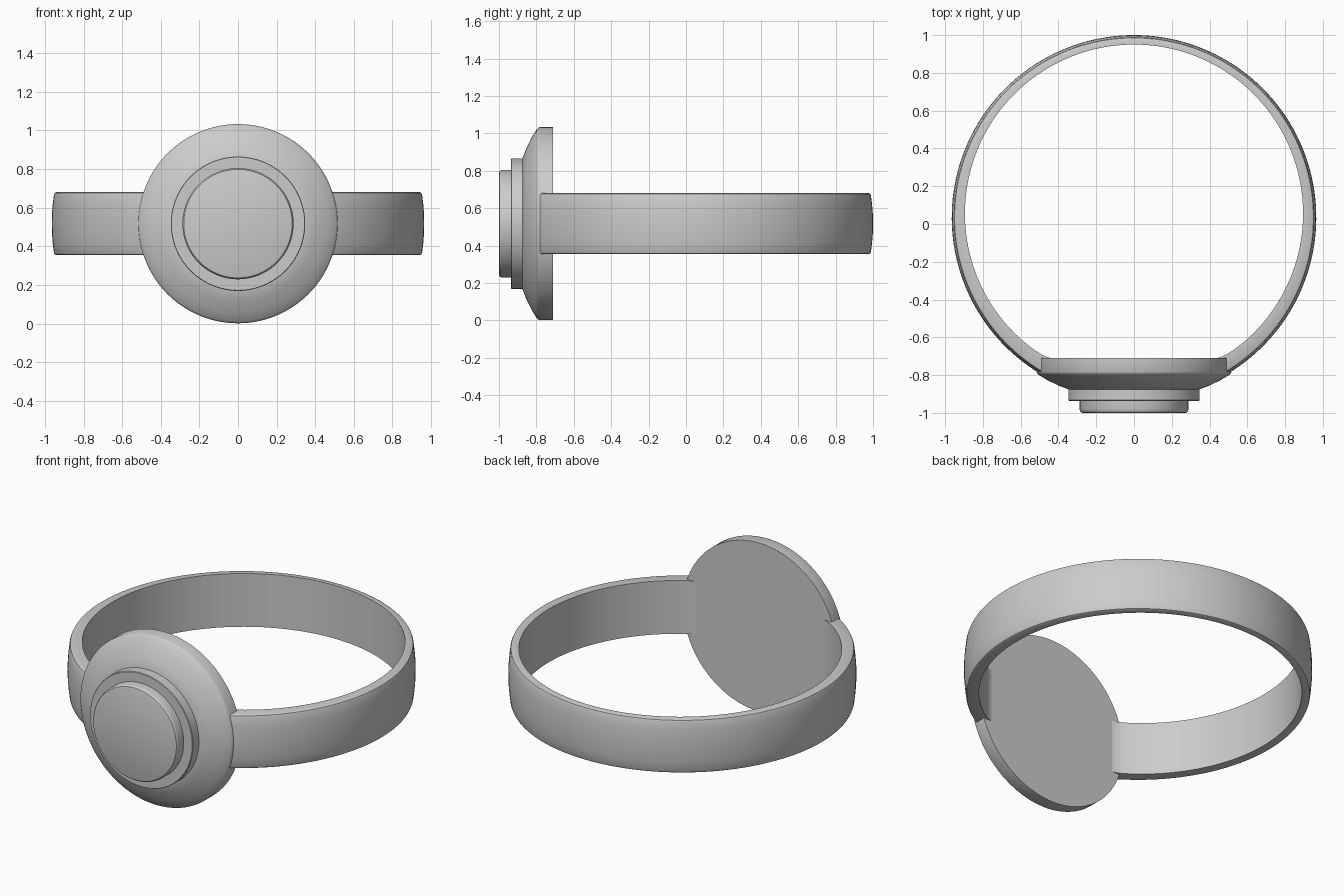
import bpy, bmesh, math

cube = bpy.data.objects.get("Cube")
if cube:
    bpy.data.objects.remove(cube)

MID = 0.517   # height of the ring's centre plane

metal = bpy.data.materials.new("grey_metal")
metal.use_nodes = True
GREY = (0.6, 0.6, 0.6, 1)
metal.diffuse_color = GREY
metal.node_tree.nodes["Principled BSDF"].inputs["Base Color"].default_value = GREY


def loft(name, rings, closed_section, angle):
    """Skin a list of closed point rings and cap both ends."""
    bm = bmesh.new()
    rows = [[bm.verts.new(p) for p in ring] for ring in rings]
    n = len(rows[0])
    for a, b in zip(rows, rows[1:]):
        for i in range(n):
            j = (i + 1) % n
            bm.faces.new((a[i], a[j], b[j], b[i]))
    bm.faces.new(rows[0])
    bm.faces.new(rows[-1])
    bmesh.ops.recalc_face_normals(bm, faces=bm.faces)
    mesh = bpy.data.meshes.new(name)
    bm.to_mesh(mesh)
    bm.free()
    mesh.materials.append(metal)
    obj = bpy.data.objects.new(name, mesh)
    bpy.context.collection.objects.link(obj)
    bpy.ops.object.select_all(action="DESELECT")
    obj.select_set(True)
    bpy.context.view_layer.objects.active = obj
    bpy.ops.object.shade_smooth_by_angle(angle=math.radians(angle))
    return obj


def turned(name, profile, steps=128):
    """Turn a (radius, y) profile around the front-back axis."""
    rings = []
    for r, y in profile:
        angles = [math.tau * i / steps for i in range(steps)]
        rings.append([(r * math.cos(a), y, MID + r * math.sin(a)) for a in angles])
    return loft(name, rings, True, 25)


# Band: domed outside, flat inside, thicker towards the front
def band_section(a):
    c, s = math.cos(a), math.sin(a)
    x_in, y_in = 0.895 * c, 0.055 + 0.895 * s
    # the inner wall eases into the flat back of the head
    floor = -0.717
    y_in = (y_in + floor + math.hypot(y_in - floor, 0.02)) / 2
    half = [(0.022, 0.163), (0.015, 0.159), (0.011, 0.15), (0.005, 0.1), (0.001, 0.05)]
    outer = half + [(0, 0)] + [(d, -z) for d, z in reversed(half)]
    ring = [((0.965 - d) * c, 0.035 + (0.965 - d) * s, MID + z) for d, z in outer]
    return ring + [(x_in, y_in, MID - 0.163), (x_in, y_in, MID + 0.163)]


STEPS = 144
start, sweep = math.radians(-65.5), math.radians(311)
loft("band", [band_section(start + sweep * i / STEPS) for i in range(STEPS + 1)], True, 35)

# Head: round plate with a gently bulging bevel
turned("head_plate", [(0.516, -0.71), (0.516, -0.783), (0.513, -0.79), (0.505, -0.798),
                      (0.46, -0.826), (0.4, -0.855), (0.345, -0.876)])

# Stepped discs on the front of the head
turned("middle_step", [(0.348, -0.85), (0.348, -0.932), (0.345, -0.936)])
turned("front_disc", [(0.288, -0.92), (0.288, -0.982), (0.286, -0.99),
                      (0.281, -0.997), (0.273, -1.0)])
